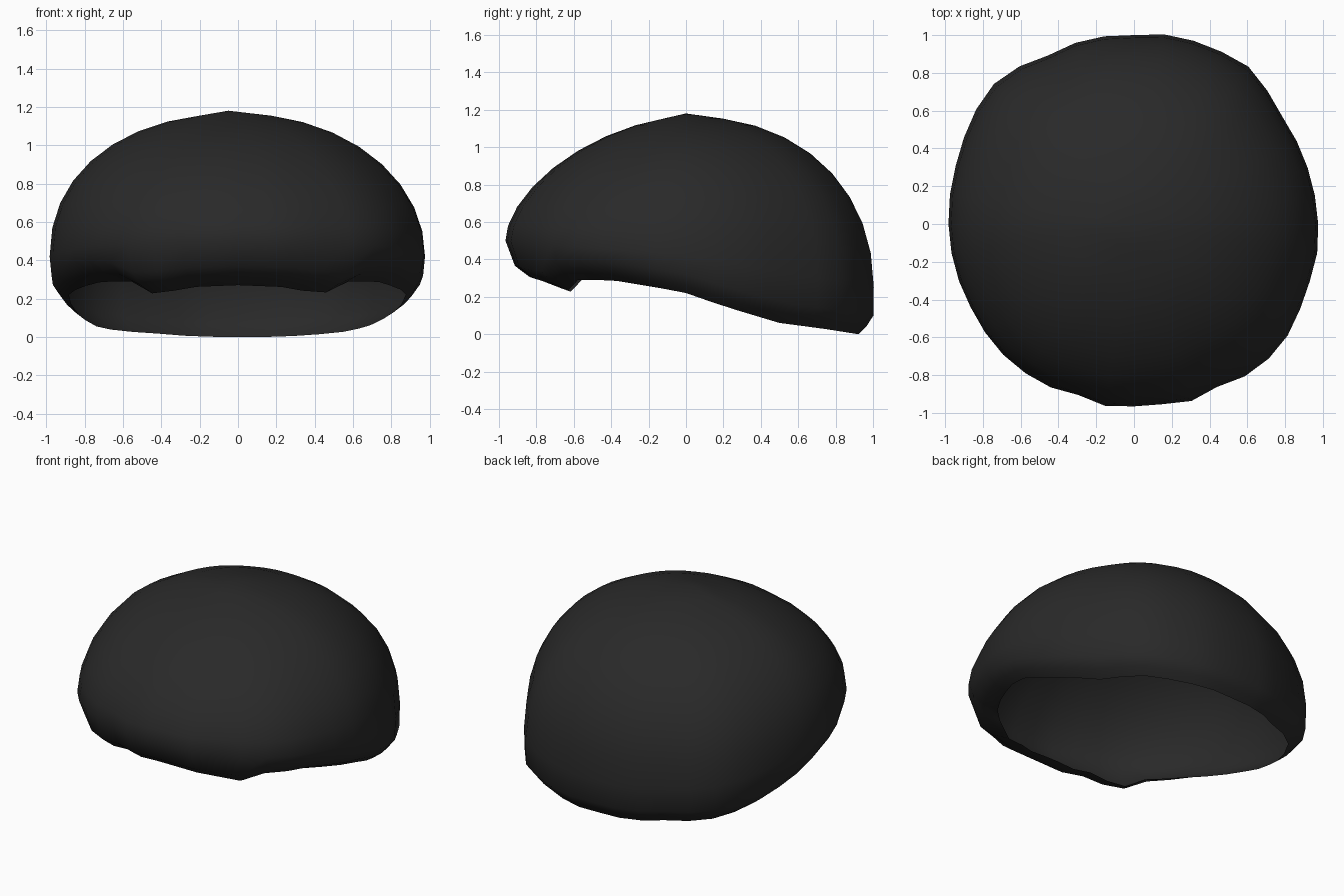
import bpy, bmesh, math

if "Cube" in bpy.data.objects:
    bpy.data.objects.remove(bpy.data.objects["Cube"])

SEG, RINGS, TOP = 40, 9, 1.165


def lerp_table(table, v):
    """Piecewise linear lookup in a sorted list of (key, value)."""
    if v <= table[0][0]:
        return table[0][1]
    for (a, p), (b, q) in zip(table, table[1:]):
        if v <= b:
            return p + (q - p) * (v - a) / (b - a)
    return table[-1][1]


# plan outline: (degrees clockwise from the back, radius)
OUTLINE = [(0, 1.0), (11, 1.02), (23, 1.02), (36, 1.03), (53, .97), (68, .965),
           (83, .97), (103, .985), (111, .975), (125, 1.005), (140, 1.01),
           (154, .965), (162, .985), (169, .95), (174, .99), (185, .945),
           (191, .99), (197, .95), (209, .975), (228, .98), (241, .97),
           (265, .98), (286, .99), (293, 1.0), (313, 1.05), (321, 1.045),
           (331, 1.0), (345, 1.01), (360, 1.0)]
# keyed by c = cos(angle from the back): -1 front, 0 side, 1 back
WIDEST = [(-1, .50), (0, .42), (1, .25)]          # height of the widest ring
POWER_R = [(-1, 1.65), (0, 2.02), (1, 2.17)]      # dome roundness, right half
POWER_L = [(-1, 1.65), (0, 2.18), (1, 2.17)]      # dome roundness, left half
TURN_IN = [(-1, .26), (-.7, .19), (0, .1), (.6, .12), (1, .08)]  # rim roll
LOW_IN = [(-1, .19), (0, .1), (1, .02)]           # share of roll at lower bulge
RIM_Z = [(-.75, .26), (-.62, .29), (-.4, .29), (-.1, .24), (0, .22),
         (.2, .15), (.5, .06), (.73, .03), (.92, .0)]
FRINGE = [(0, .27), (.25, .26), (.43, .22), (.6, .29), (.75, .3)]

bm = bmesh.new()
rings = [[] for _ in range(RINGS + 3)]
for i in range(SEG):
    ang = 2 * math.pi * i / SEG
    s, c = math.sin(ang), math.cos(ang)
    radius = lerp_table(OUTLINE, math.degrees(ang))
    mean = .98 + .02 * abs(c)
    n = lerp_table(POWER_R if s > 0 else POWER_L, c)
    wide, roll, low = (lerp_table(t, c) for t in (WIDEST, TURN_IN, LOW_IN))

    # rolled-under rim with a scalloped fringe at the front
    rr = radius - roll
    x, y = rr * s, rr * c
    rim = lerp_table(FRINGE, abs(x)) if c < -.75 else lerp_table(RIM_Z, y)
    low_z = max(rim, .24 if c < -.6 else 0) + .1
    for k, f, z in ((0, 1, rim), (1, .5, rim * .6 + low_z * .4), (2, low, low_z)):
        r = radius - f * roll
        rings[k].append(bm.verts.new((r * s, r * c, z)))

    # rounded dome, the uneven locks fading towards the crown
    for k in range(RINGS):
        phi = math.pi / 2 * k / RINGS
        base = radius + (mean - radius) * k / RINGS
        r = base * math.cos(phi) ** (2 / n)
        z = wide + (TOP - wide) * math.sin(phi) ** (2 / n)
        rings[k + 3].append(bm.verts.new((r * s, r * c, z)))

for lower, upper in zip(rings, rings[1:]):
    for i in range(SEG):
        j = (i + 1) % SEG
        bm.faces.new((lower[j], lower[i], upper[i], upper[j]))
crown = bm.verts.new((-.05, 0, 1.18))
for i in range(SEG):
    bm.faces.new((rings[-1][(i + 1) % SEG], rings[-1][i], crown))

bmesh.ops.recalc_face_normals(bm, faces=bm.faces)
if crown.link_faces[0].normal.z < 0:
    bmesh.ops.reverse_faces(bm, faces=bm.faces)
mesh = bpy.data.meshes.new("hair_cap")
bm.to_mesh(mesh)
bm.free()
for p in mesh.polygons:
    p.use_smooth = True

mat = bpy.data.materials.new("charcoal black")
mat.diffuse_color = (0.022, 0.022, 0.022, 1)
mat.use_nodes = True
mat.node_tree.nodes["Principled BSDF"].inputs["Base Color"].default_value = mat.diffuse_color
mesh.materials.append(mat)
bpy.context.collection.objects.link(bpy.data.objects.new("hair_cap", mesh))
